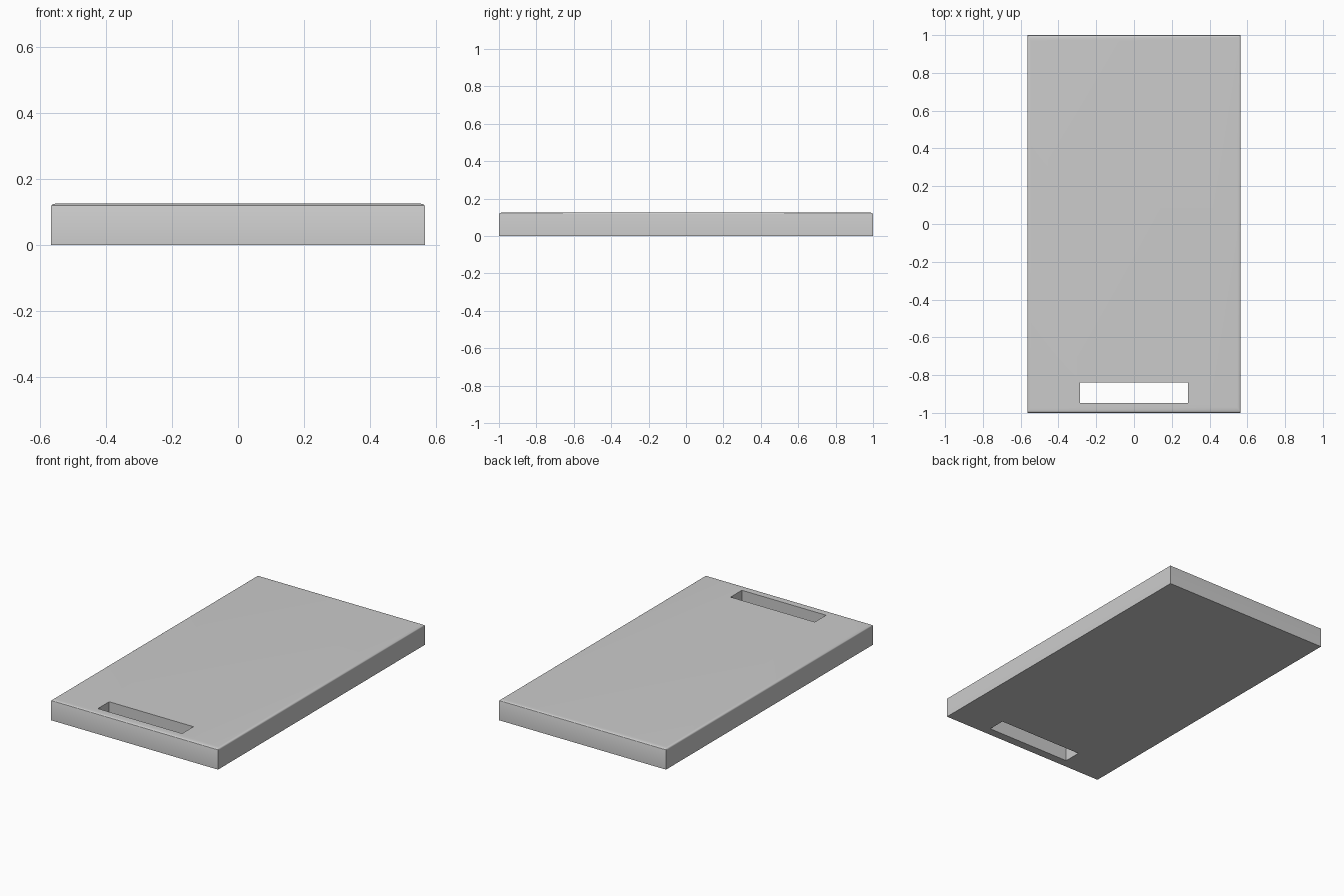
import bpy, bmesh, math

if "Cube" in bpy.data.objects:
    bpy.data.objects.remove(bpy.data.objects["Cube"])

HX, HY, H = 0.565, 1.0, 0.126           # half width, half length, thickness
RX, RY, RZ = 0.018, 0.03, 0.009         # rounding of the top rim
STEPS = 5


def rect(bm, x, y0, y1, z):
    return [bm.verts.new(p) for p in ((-x, y0, z), (x, y0, z), (x, y1, z), (-x, y1, z))]


bm = bmesh.new()
# Outer wall and rounded top rim
rings = [rect(bm, HX, -HY, HY, 0)]
for i in range(STEPS + 1):
    a = math.pi / 2 * i / STEPS
    c, s = 1 - math.cos(a), math.sin(a)
    y = HY - RY * c
    rings.append(rect(bm, HX - RX * c, -y, y, H - RZ + RZ * s))
# Handle slot through the board
rings += [rect(bm, 0.285, -0.947, -0.838, z) for z in (H, 0)]

# Closed strip of rings: side, rim, top, slot wall, bottom
for a, b in zip(rings, rings[1:] + rings[:1]):
    for k in range(4):
        n = (k + 1) % 4
        bm.faces.new((a[k], a[n], b[n], b[k]))
bmesh.ops.recalc_face_normals(bm, faces=bm.faces)

mesh = bpy.data.meshes.new("board")
bm.to_mesh(mesh)
bm.free()
board = bpy.data.objects.new("board", mesh)
bpy.context.collection.objects.link(board)
bpy.context.view_layer.objects.active = board
board.select_set(True)
bpy.ops.object.shade_smooth_by_angle(angle=math.radians(30))
